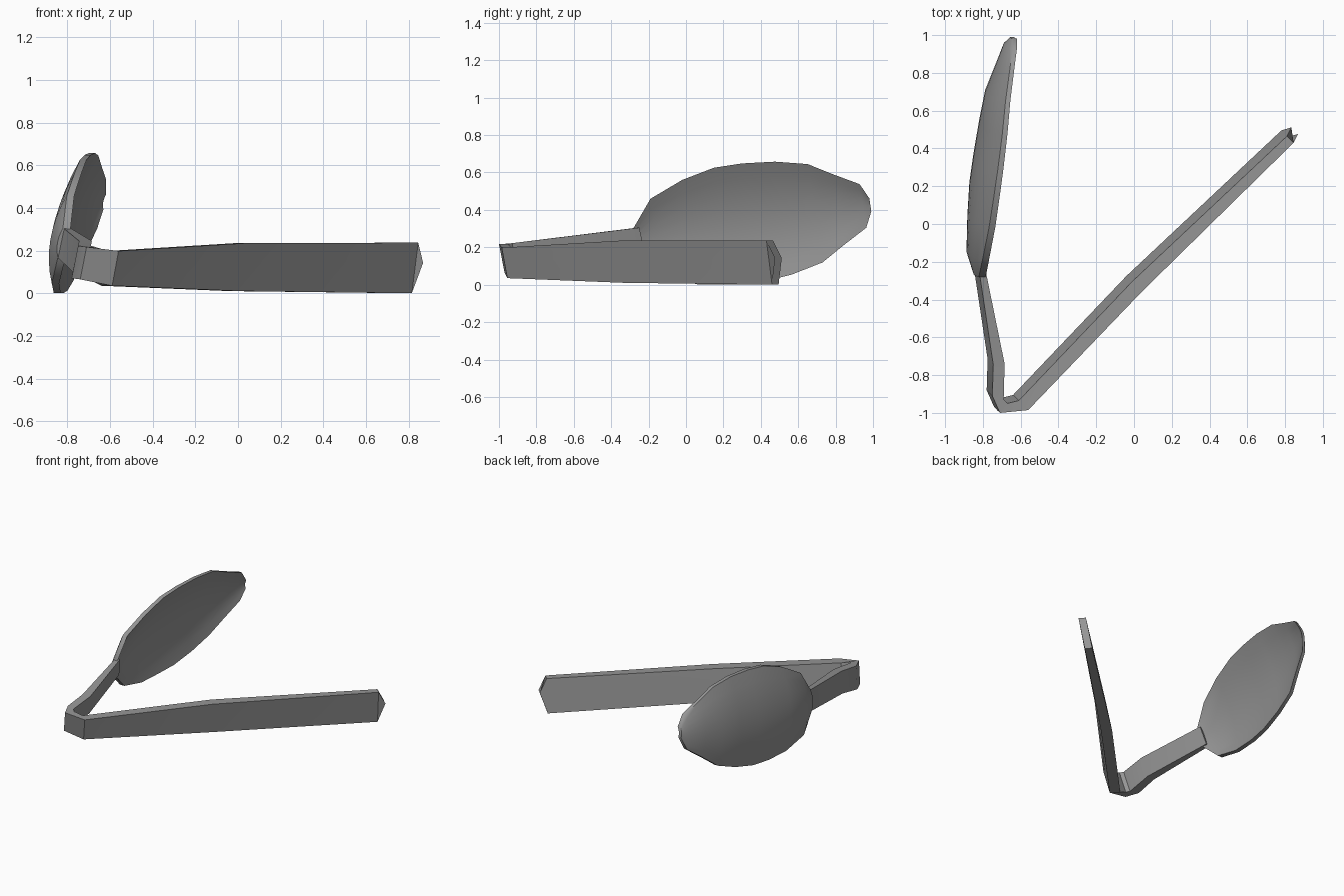
import bpy
import math
from mathutils import Vector

if "Cube" in bpy.data.objects:
    bpy.data.objects.remove(bpy.data.objects["Cube"], do_unlink=True)

# Material
steel = bpy.data.materials.new("steel_grey")
steel.use_nodes = True
grey = (0.3, 0.3, 0.3, 1)
steel.diffuse_color = grey
steel.node_tree.nodes["Principled BSDF"].inputs["Base Color"].default_value = grey


def loft(name, rings, angle):
    """Skin closed rings of equal length and cap both ends."""
    count = len(rings[0])
    verts = [point for ring in rings for point in ring]
    faces = []
    for row in range(len(rings) - 1):
        for i in range(count):
            j = (i + 1) % count
            a, b = row * count, (row + 1) * count
            faces.append((a + i, a + j, b + j, b + i))
    faces.append(tuple(reversed(range(count))))
    faces.append(tuple(range(len(verts) - count, len(verts))))
    mesh = bpy.data.meshes.new(name)
    mesh.from_pydata(verts, [], faces)
    mesh.materials.append(steel)
    obj = bpy.data.objects.new(name, mesh)
    bpy.context.collection.objects.link(obj)
    bpy.ops.object.select_all(action="DESELECT")
    obj.select_set(True)
    bpy.context.view_layer.objects.active = obj
    # Consistent outward normals
    bpy.ops.object.mode_set(mode="EDIT")
    bpy.ops.mesh.select_all(action="SELECT")
    bpy.ops.mesh.normals_make_consistent(inside=False)
    bpy.ops.object.mode_set(mode="OBJECT")
    bpy.ops.object.shade_smooth_by_angle(angle=math.radians(angle))
    return obj


# Bent handle: outer top corner, inner top corner, bottom and top heights
stations = [
    ((0.845, 0.43), (0.81, 0.465), 0.0, 0.237),
    ((0.04, -0.36), (-0.01, -0.305), 0.01, 0.235),
    ((-0.56, -0.985), (-0.61, -0.935), 0.035, 0.198),
    ((-0.71, -1.0), (-0.67, -0.95), 0.065, 0.217),
    ((-0.75, -0.91), (-0.69, -0.93), 0.07, 0.222),
    ((-0.745, -0.745), (-0.685, -0.74), 0.1, 0.245),
    ((-0.818, -0.26), (-0.785, -0.25), 0.17, 0.305),
]
lean = Vector((-0.03, 0.03, 0))
bulge = Vector((0.035, 0.035, 0))


def strip_ring(station, is_tip):
    outer, inner, low, high = station

    def corner(xy, drop):
        point = Vector((*xy, high + (low - high) * drop)) + lean * drop
        return point + bulge if is_tip and drop == 0.4 else point

    drops = (0, 0.4, 1)
    return [corner(outer, d) for d in drops] + [corner(inner, d) for d in reversed(drops)]


loft("bent_handle", [strip_ring(s, i == 0) for i, s in enumerate(stations)], 35)

# Bowl: distance along its axis, half width, sideways position of the rim plane
outline = [
    (0.0, 0.068, -0.797), (0.113, 0.209, -0.803), (0.296, 0.283, -0.783),
    (0.474, 0.322, -0.765), (0.626, 0.322, -0.745), (0.8, 0.305, -0.722),
    (0.971, 0.266, -0.7), (1.1, 0.19, -0.67), (1.23, 0.118, -0.64),
    (1.27, 0.035, -0.625),
]
pitch = math.atan(0.152)
along = Vector((0, math.cos(pitch), math.sin(pitch)))
across = Vector((0.17, -math.sin(pitch), math.cos(pitch)))
start = Vector((0, -0.27, 0.236))
cuts = 8


def bowl_ring(distance, half, side):
    front, back = [], []
    thick = 0.036 - 0.011 * distance
    for i in range(cuts + 1):
        t = 2 * i / cuts - 1
        point = start + along * distance + across * (half * t)
        point.x += side - 0.2 * half * (1 - t * t)
        point.z = max(point.z, 0)
        front.append(point)
        back.append(point - Vector((thick, 0, 0)))
    return front + back[::-1]


loft("spoon_bowl", [bowl_ring(*row) for row in outline], 40)
